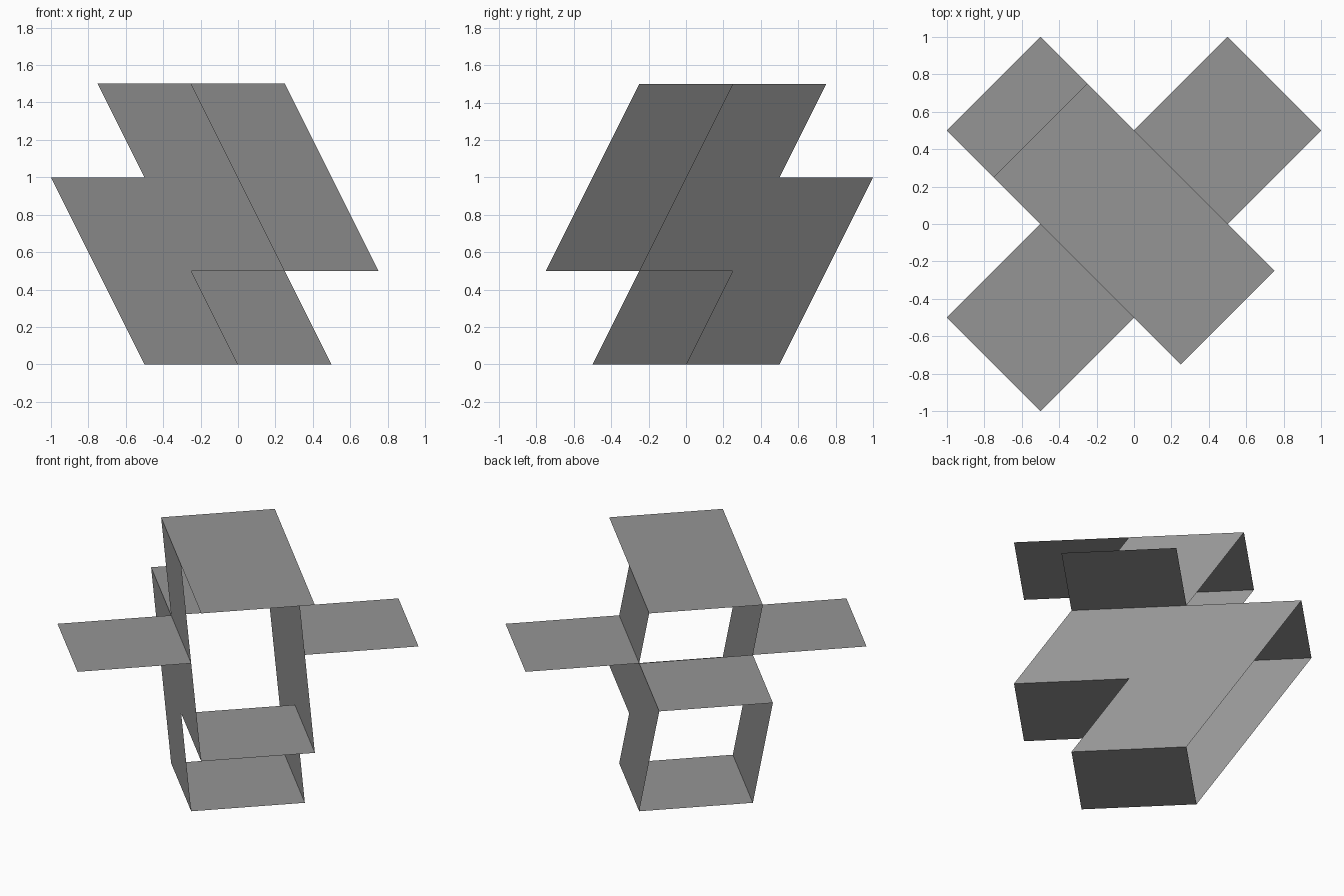
import bpy

if "Cube" in bpy.data.objects:
    bpy.data.objects.remove(bpy.data.objects["Cube"])

grey = bpy.data.materials.new("dark_grey")
grey.diffuse_color = (0.3, 0.3, 0.3, 1)
grey.use_nodes = True
grey.node_tree.nodes["Principled BSDF"].inputs["Base Color"].default_value = grey.diffuse_color


def at(s, t, z):
    """Diagonal frame: s runs toward front right, t toward back right."""
    return ((s + t) / 2, (t - s) / 2, z)


def sheet(name, corners):
    """Single thin flat panel."""
    mesh = bpy.data.meshes.new(name)
    mesh.from_pydata([at(*c) for c in corners], [], [range(len(corners))])
    mesh.update()
    mesh.materials.append(grey)
    obj = bpy.data.objects.new(name, mesh)
    bpy.context.collection.objects.link(obj)
    return obj


def plate(name, s0, s1, t0, t1, z):
    return sheet(name, [(s0, t0, z), (s1, t0, z), (s1, t1, z), (s0, t1, z)])


# Side walls: each one is three stacked slanted parallelograms (s range at base, z range)
wall_panels = [(-0.5, 0.5, 0.0, 0.5), (-1.0, 1.0, 0.5, 1.0), (-0.5, 0.5, 1.0, 1.5)]
for side, t in (("left", -0.5), ("right", 0.5)):
    for level, (s0, s1, z0, z1) in zip(("lower", "middle", "upper"), wall_panels):
        rise = z1 - z0
        sheet(f"{side}_wall_{level}", [(s0, t, z0), (s1, t, z0),
                                       (s1 - rise, t, z1), (s0 - rise, t, z1)])
    # Wing plates folded outward at mid height
    plate(f"{side}_wing", -0.5, 0.5, t, t + (1 if t > 0 else -1), 1.0)

# Cross plates joining the two walls
plate("bottom_plate", -0.5, 0.5, -0.5, 0.5, 0.0)
plate("front_plate", 0.0, 1.0, -0.5, 0.5, 0.5)
plate("back_plate", -1.5, -0.5, -0.5, 0.5, 1.0)
plate("top_plate", -1.0, 1.0, -0.5, 0.5, 1.5)
